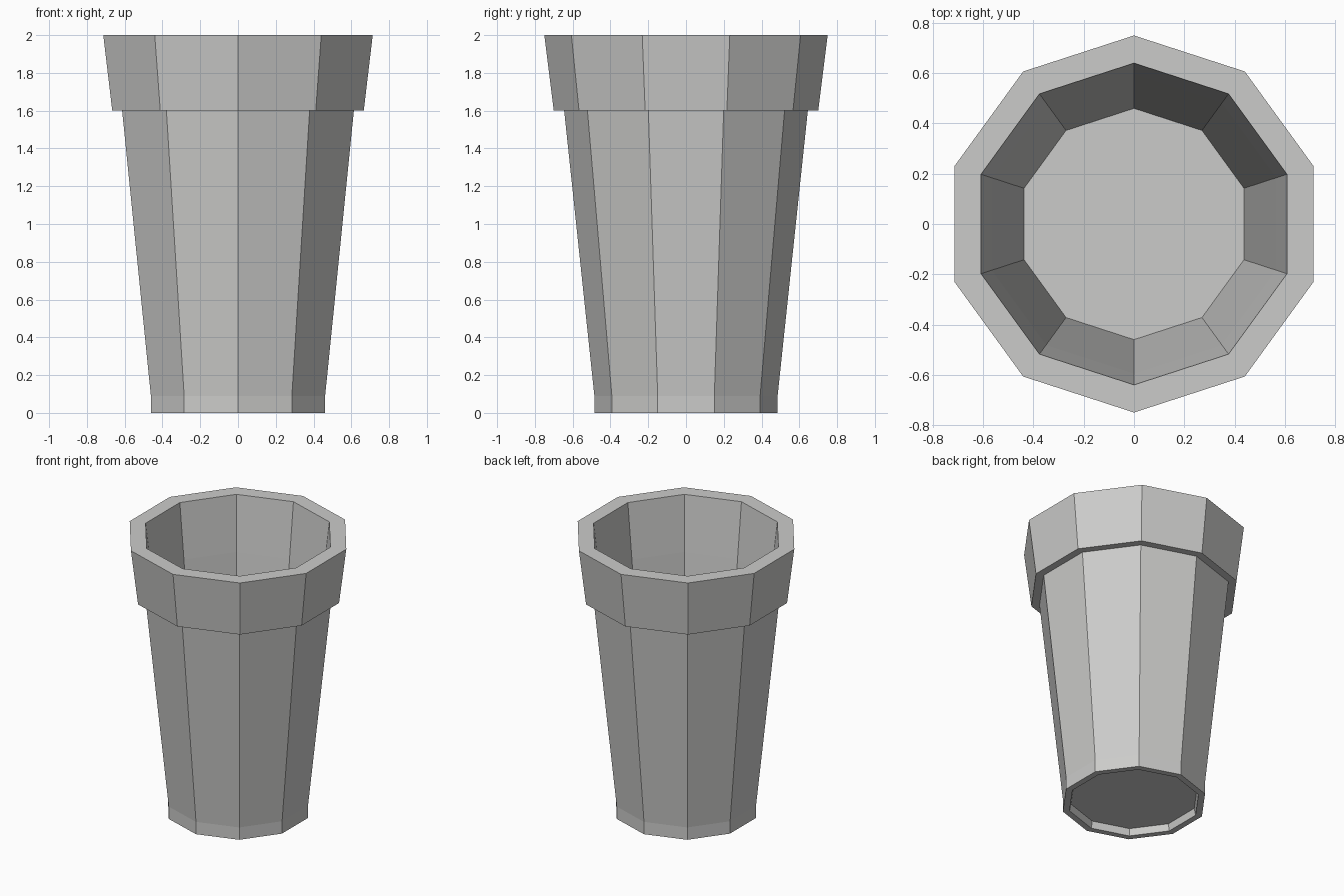
import bpy
import bmesh
from math import cos, sin, pi

SIDES = 10
SEAM_Z = 1.6

cube = bpy.data.objects.get("Cube")
if cube:
    bpy.data.objects.remove(cube, do_unlink=True)

grey = bpy.data.materials.new("pale grey")
grey.use_nodes = True
colour = (0.6, 0.6, 0.59, 1)
grey.diffuse_color = colour
grey.node_tree.nodes["Principled BSDF"].inputs["Base Color"].default_value = colour


def turned_part(name, profile, closed):
    """Revolve (radius, z) points; cap both ends unless the profile is closed."""
    bm = bmesh.new()
    rings = []
    for radius, z in profile:
        angles = [pi / 2 + 2 * pi * i / SIDES for i in range(SIDES)]
        rings.append([bm.verts.new((radius * cos(a), radius * sin(a), z)) for a in angles])
    pairs = list(zip(rings, rings[1:]))
    if closed:
        pairs.append((rings[-1], rings[0]))
    else:
        bm.faces.new(rings[0])
        bm.faces.new(rings[-1])
    for low, high in pairs:
        for i in range(SIDES):
            j = (i + 1) % SIDES
            bm.faces.new((low[i], low[j], high[j], high[i]))
    bmesh.ops.recalc_face_normals(bm, faces=bm.faces)
    mesh = bpy.data.meshes.new(name)
    bm.to_mesh(mesh)
    bm.free()
    mesh.materials.append(grey)
    obj = bpy.data.objects.new(name, mesh)
    bpy.context.collection.objects.link(obj)
    return obj


# Tapered body: recessed underside, foot band, outer wall, inner wall, floor
turned_part("pot_body", [
    (0.43, 0.05), (0.44, 0), (0.485, 0), (0.485, 0.09),
    (0.645, SEAM_Z), (0.595, SEAM_Z), (0.46, 0.2),
], closed=False)

# Thick flared collar around the mouth
turned_part("pot_rim", [
    (0.595, SEAM_Z), (0.70, SEAM_Z), (0.75, 2), (0.64, 2),
], closed=True)
